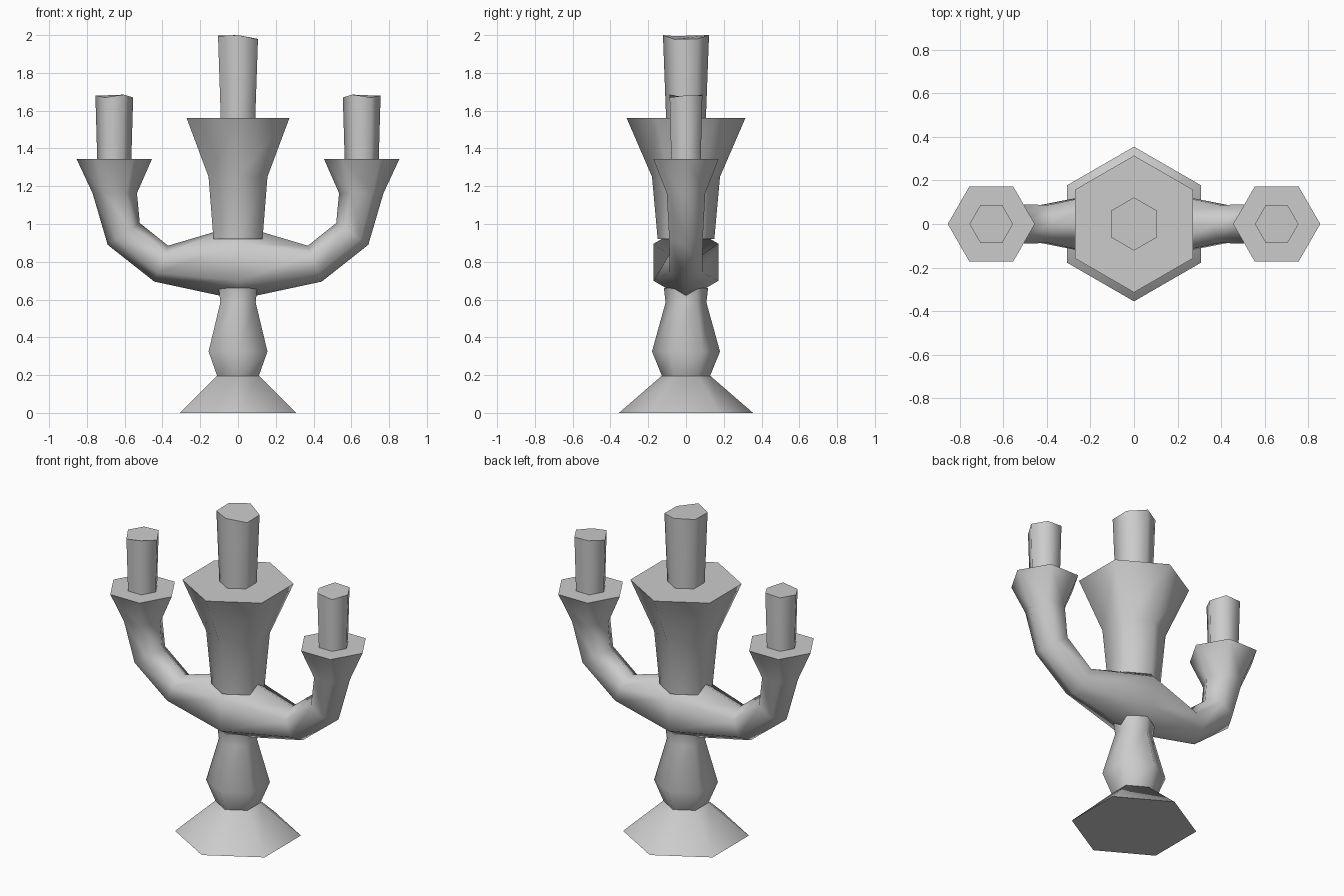
import bpy, bmesh, math
from mathutils import Vector

if "Cube" in bpy.data.objects:
    bpy.data.objects.remove(bpy.data.objects["Cube"])


def loft(name, rings):
    """Skin a stack of rings, cap both ends, smooth the shallow edges."""
    bm = bmesh.new()
    loops = [[bm.verts.new(p) for p in ring] for ring in rings]
    for a, b in zip(loops, loops[1:]):
        n = len(a)
        for i in range(n):
            j = (i + 1) % n
            bm.faces.new((a[i], a[j], b[j], b[i]))
    bm.faces.new(loops[0])
    bm.faces.new(loops[-1])
    bmesh.ops.recalc_face_normals(bm, faces=bm.faces)
    mesh = bpy.data.meshes.new(name)
    bm.to_mesh(mesh)
    bm.free()
    obj = bpy.data.objects.new(name, mesh)
    bpy.context.collection.objects.link(obj)
    bpy.ops.object.select_all(action='DESELECT')
    obj.select_set(True)
    bpy.context.view_layer.objects.active = obj
    bpy.ops.object.shade_smooth_by_angle(angle=math.radians(62))
    return obj


def hexagon(r, z, x=0, turn=30, flip=1, dz=(0,) * 6):
    """Horizontal six-sided ring, optionally with an uneven height."""
    pts = []
    for i in range(6):
        a = math.radians(turn + 60 * i)
        pts.append(Vector((x + flip * r * math.cos(a), r * math.sin(a), z + dz[i])))
    return pts


# Foot, stem and centre cup
loft("base", [hexagon(0.355, 0), hexagon(0.13, 0.195)])
loft("stem", [hexagon(r, z) for r, z in
              [(0.125, 0.19), (0.18, 0.325), (0.108, 0.585), (0.117, 0.66)]])
loft("centre_cup", [hexagon(r, z) for r, z in
                    [(0.15, 0.92), (0.18, 1.25), (0.314, 1.56)]])

# Branching arms: one sweep, each ring set by its inner and outer points (x, z)
half = [((0.455, 1.345), (0.855, 1.345)), ((0.535, 1.163), (0.77, 1.163)),
        ((0.52, 1.005), (0.69, 0.89)), ((0.37, 0.885), (0.443, 0.695))]
mirrored = [((-a[0], a[1]), (-b[0], b[1])) for a, b in reversed(half)]
rings = []
for inner, outer in half + [((0, 0.995), (0, 0.60))] + mirrored:
    p, q = Vector((inner[0], 0, inner[1])), Vector((outer[0], 0, outer[1]))
    mid, u = (p + q) / 2, (q - p) / 2
    rings.append([mid + u * math.cos(math.radians(60 * i))
                  + Vector((0, u.length * math.sin(math.radians(60 * i)), 0))
                  for i in range(6)])
loft("arms", rings)

# Candles with uneven tops
loft("centre_candle", [hexagon(0.105, 1.55),
                       hexagon(0.122, 2.0, dz=(-0.02, 0, -0.003, -0.005, 0, -0.022))])
for side, s in (("right", 1), ("left", -1)):
    loft(side + "_candle",
         [hexagon(0.09, 1.335, 0.655 * s, 0, s),
          hexagon(0.1, 1.685, 0.655 * s, 0, s, (-0.004, -0.004, 0, -0.015, 0, -0.015))])
